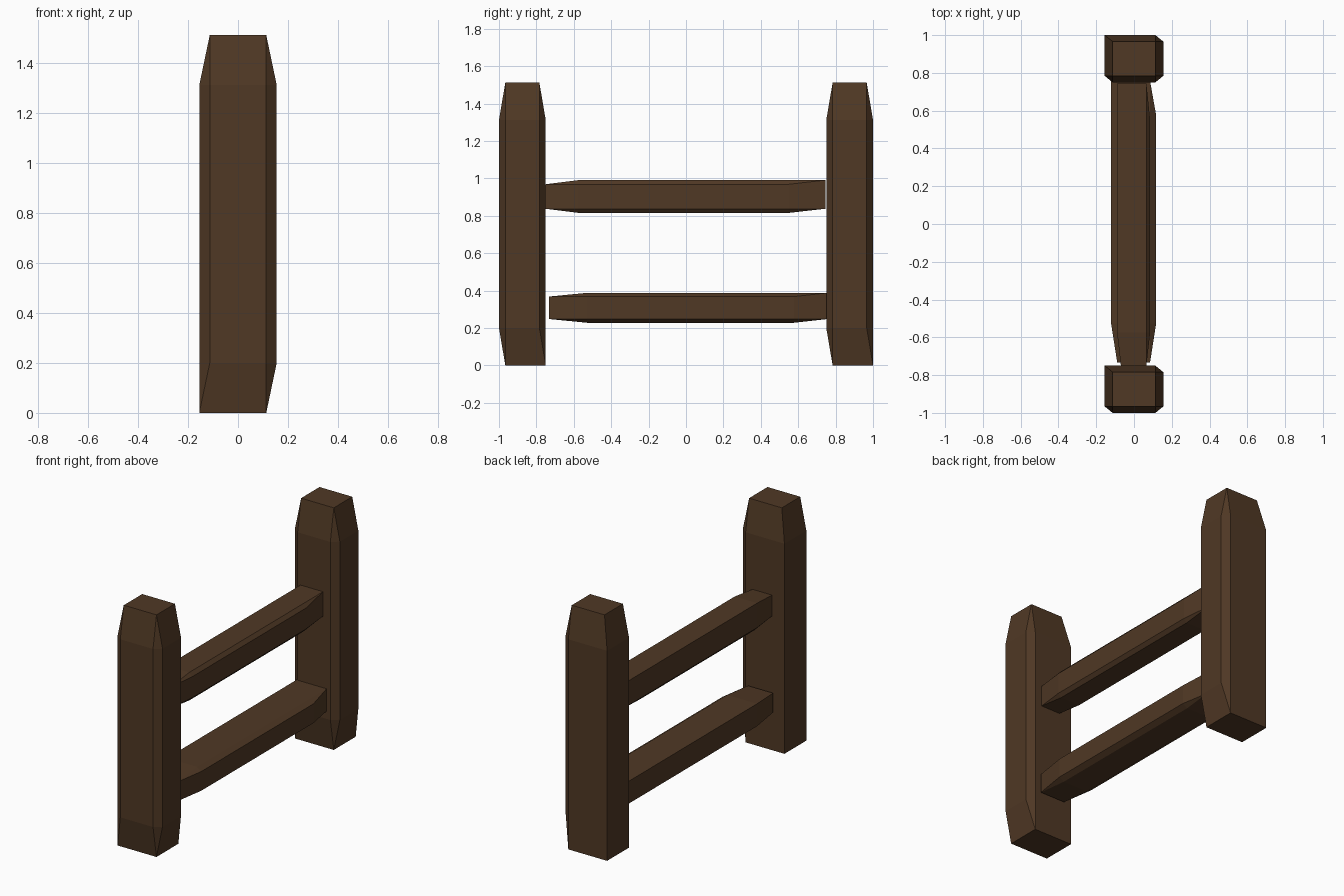
import bpy, bmesh
from math import pi

if "Cube" in bpy.data.objects:
    bpy.data.objects.remove(bpy.data.objects["Cube"])

wood = bpy.data.materials.new("dark_wood")
wood.diffuse_color = (0.08, 0.04, 0.018, 1)
wood.use_nodes = True
wood.node_tree.nodes["Principled BSDF"].inputs["Base Color"].default_value = wood.diffuse_color


def beam(name, w, d, h, ix, iy, foot, head, loc, rot=(0, 0, 0)):
    """Hewn beam along local z: three chamfered edges, tapered head,
    foot tapered only on the +x and -y sides."""
    x, y = w / 2, d / 2
    a, b = x - ix, y - iy
    section = [(-x, y), (-x, -b), (-a, -y), (a, -y), (x, -b), (x, b), (a, y)]
    pts = [(px, py, z) for z in (foot, h - head) for px, py in section]
    pts += [(px, py, 0) for px in (-x, a) for py in (-b, y)]
    pts += [(px, py, h) for px in (-a, a) for py in (-b, b)]
    bm = bmesh.new()
    for p in pts:
        bm.verts.new(p)
    bmesh.ops.convex_hull(bm, input=bm.verts[:])
    bmesh.ops.dissolve_limit(bm, angle_limit=0.005, verts=bm.verts[:], edges=bm.edges[:])
    bmesh.ops.recalc_face_normals(bm, faces=bm.faces[:])
    me = bpy.data.meshes.new(name)
    bm.to_mesh(me)
    bm.free()
    me.materials.append(wood)
    ob = bpy.data.objects.new(name, me)
    ob.location, ob.rotation_euler = loc, rot
    bpy.context.collection.objects.link(ob)
    return ob


# Upright posts
for name, y in (("front_post", -0.875), ("back_post", 0.875)):
    beam(name, 0.31, 0.25, 1.512, 0.042, 0.034, 0.2, 0.2, (0, y, 0))

# Horizontal rails: local z runs from back to front
lie = (pi / 2, 0, 0)
beam("upper_rail", 0.175, 0.175, 1.495, 0.02, 0.022, 0.195, 0.175, (-0.002, 0.745, 0.903), lie)
beam("lower_rail", 0.238, 0.16, 1.49, 0.032, 0.02, 0.18, 0.205, (-0.002, 0.757, 0.308), lie)
